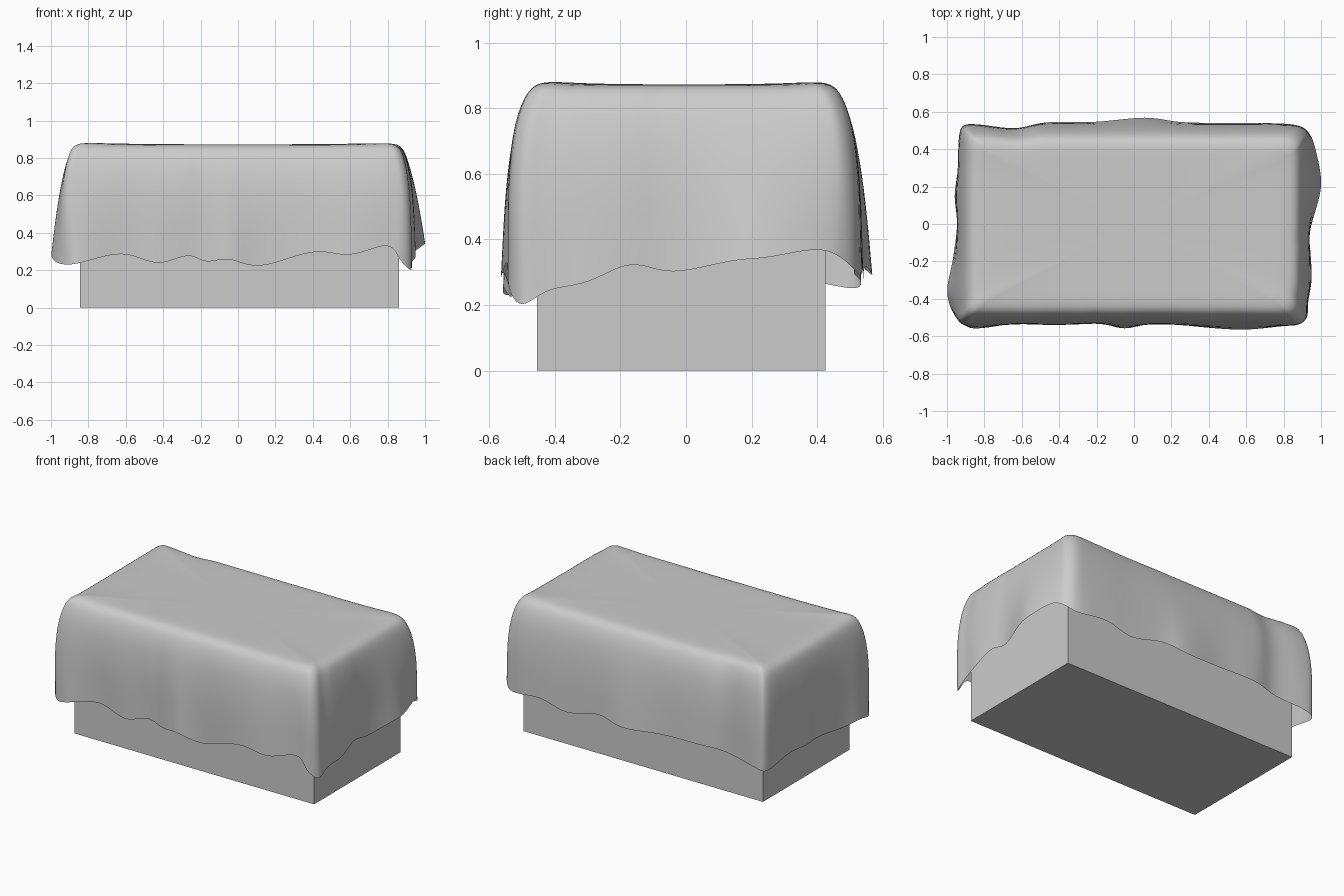
import bpy, bmesh
from mathutils import Vector

if "Cube" in bpy.data.objects:
    bpy.data.objects.remove(bpy.data.objects["Cube"])

# Box under the cloth
bpy.ops.mesh.primitive_cube_add(size=1, location=(0.0075, -0.015, 0.42))
box = bpy.context.object
box.name = "box"
box.scale = (1.705, 0.88, 0.84)

# Wavy hem of the cloth, counter-clockwise from the front left corner
hem = [
    (-.92, -.53, .23), (-.84, -.56, .24), (-.62, -.53, .29), (-.43, -.54, .235),
    (-.27, -.53, .28), (-.17, -.53, .245), (-.05, -.56, .26), (.12, -.53, .22),
    (.40, -.555, .30), (.60, -.565, .28), (.80, -.545, .335), (.87, -.54, .25),
    (.925, -.50, .20),
    (.93, -.42, .245), (.95, -.30, .27), (.945, -.17, .325), (.94, -.04, .30),
    (.99, .14, .335), (1.0, .25, .345), (.97, .40, .37), (.94, .48, .34),
    (.87, .53, .29), (.66, .54, .31), (.47, .54, .265), (.24, .545, .32),
    (.06, .57, .29), (-.21, .545, .31), (-.47, .545, .315), (-.64, .51, .30),
    (-.86, .535, .27), (-.93, .50, .25),
    (-.94, .30, .29), (-.96, .15, .29), (-.945, 0, .285), (-.97, -.20, .27),
    (-1.0, -.35, .28), (-.975, -.46, .245),
]


def closed_spline(points, steps):
    """Smooth closed curve through the points."""
    p = [Vector(q) for q in points]
    n, out = len(p), []
    for i in range(n):
        a, b, c, d = (p[(i + k) % n] for k in (-1, 0, 1, 2))
        for s in range(steps):
            t = s / steps
            out.append(0.5 * (2 * b + (c - a) * t + (2 * a - 5 * b + 4 * c - d) * t * t
                              + (3 * b - a - 3 * c + d) * t ** 3))
    return out


def clamp(v, lim):
    return max(-lim, min(lim, v))


# Levels up the drape: height fraction, half width, half depth, share of hem waves
levels = [
    (0, .94, .53, 1), (.2, .94, .535, .75), (.37, .94, .535, .5), (.53, .935, .53, .3),
    (.7, .925, .52, .12), (.83, .91, .505, .04), (.92, .895, .485, 0),
    (.97, .875, .465, 0), (.995, .845, .435, 0), (1, .79, .39, 0),
    (1, .6, .3, 0), (1, .35, .17, 0), (1, .12, .06, 0),
]

# Draped cloth
bm = bmesh.new()
rim = closed_spline(hem, 3)
rings = []
for f, hx, hy, w in levels:
    ring = []
    for h in rim:
        u, v = clamp(h.x, .94) / .94, clamp(h.y, .53) / .53
        x = u * hx - .005 + (h.x - u * hx + .005) * w
        y = v * hy - .007 + (h.y - v * hy + .007) * w
        peak = .018 * (u * v) ** 6 * (hx / .94) ** 4 * f
        z = h.z + (.873 - h.z) * f + peak
        ring.append(bm.verts.new((x, y, z)))
    rings.append(ring)
n = len(rim)
for lo, hi in zip(rings, rings[1:]):
    for i in range(n):
        j = (i + 1) % n
        bm.faces.new((lo[i], lo[j], hi[j], hi[i]))
centre = bm.verts.new((-.005, -.007, .873))
for i in range(n):
    bm.faces.new((rings[-1][i], rings[-1][(i + 1) % n], centre))
mesh = bpy.data.meshes.new("draped_cloth")
bm.to_mesh(mesh)
bm.free()
cloth = bpy.data.objects.new("draped_cloth", mesh)
bpy.context.collection.objects.link(cloth)
for p in mesh.polygons:
    p.use_smooth = True
cloth.modifiers.new("smooth", 'SUBSURF').levels = 1
cloth.modifiers["smooth"].render_levels = 1
